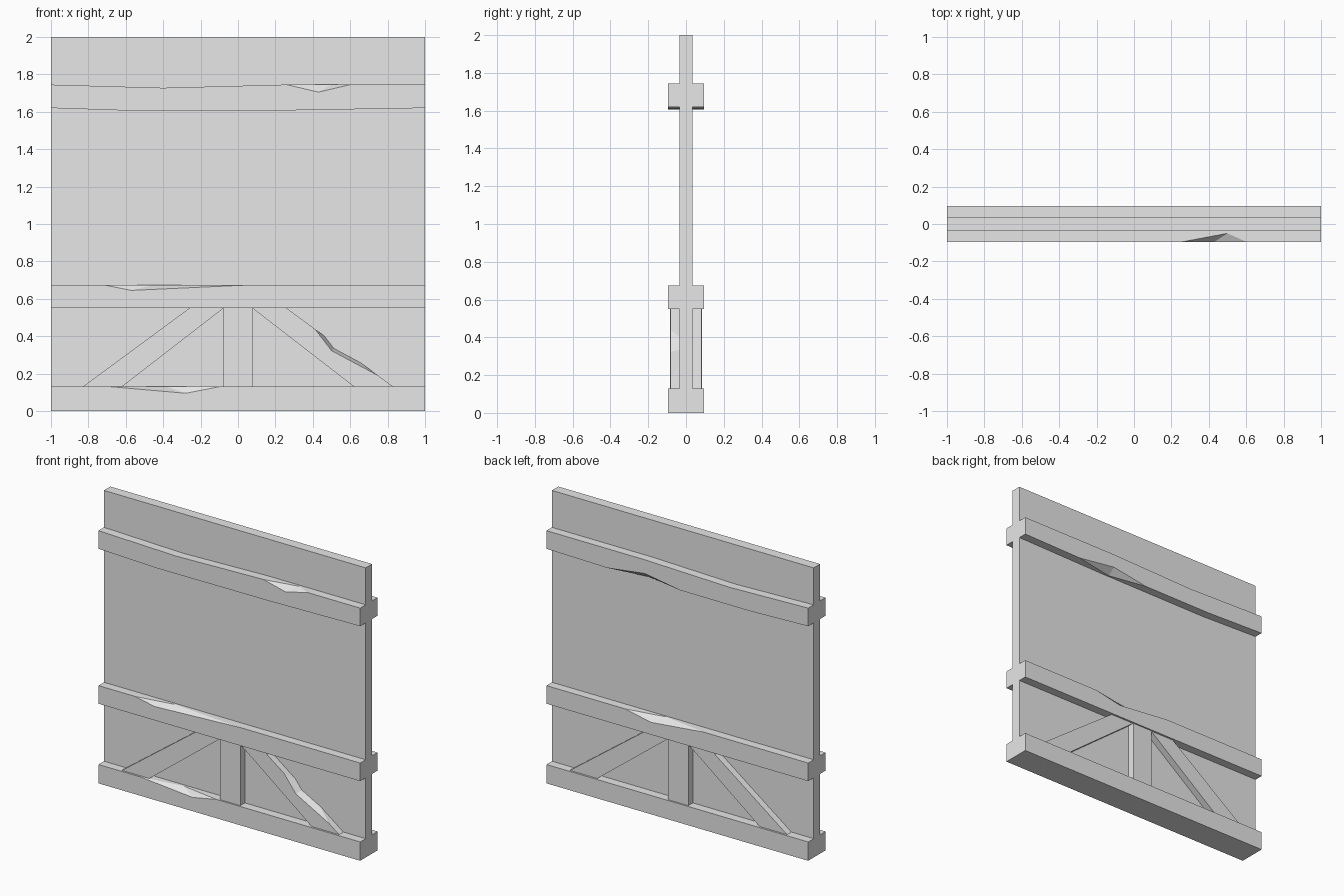
import bpy, bmesh
from mathutils import Vector

cube = bpy.data.objects.get("Cube")
if cube:
    bpy.data.objects.remove(cube, do_unlink=True)

grey = bpy.data.materials.new("plain_grey")
grey.use_nodes = True
grey.diffuse_color = (0.8, 0.8, 0.8, 1)
grey.node_tree.nodes["Principled BSDF"].inputs["Base Color"].default_value = (0.8, 0.8, 0.8, 1)


def add_object(name, bm):
    bmesh.ops.recalc_face_normals(bm, faces=bm.faces)
    mesh = bpy.data.meshes.new(name)
    bm.to_mesh(mesh)
    bm.free()
    mesh.materials.append(grey)
    obj = bpy.data.objects.new(name, mesh)
    bpy.context.collection.objects.link(obj)
    return obj


def board(name, profile, half):
    """Extrude an x-z outline through the thickness, from -half to half."""
    bm = bmesh.new()
    face = bm.faces.new([bm.verts.new((x, -half, z)) for x, z in profile])
    out = bmesh.ops.extrude_face_region(bm, geom=[face])
    moved = [v for v in out["geom"] if isinstance(v, bmesh.types.BMVert)]
    bmesh.ops.translate(bm, verts=moved, vec=(0, 2 * half, 0))
    return add_object(name, bm)


def bar(name, x0, x1, z0, z1, half):
    return board(name, [(x0, z0), (x1, z0), (x1, z1), (x0, z1)], half)


def chip(obj, start, end, face_dip, deep_dip):
    """Split a splinter off the edge running from start to end."""
    pts = [Vector(p) for p in (start, end, face_dip, deep_dip)]
    mid = (pts[2] + pts[3]) / 2
    bm = bmesh.new()
    for p in pts:
        bm.verts.new(mid + (p - mid) * 1.3)
    bmesh.ops.convex_hull(bm, input=bm.verts)
    cutter = add_object("chip_cutter", bm)
    cutter.hide_render = True
    mod = obj.modifiers.new("chip", 'BOOLEAN')
    mod.operation = 'DIFFERENCE'
    mod.solver = 'EXACT'
    mod.object = cutter
    bpy.context.view_layer.objects.active = obj
    bpy.ops.object.modifier_apply(modifier=mod.name)
    bpy.data.objects.remove(cutter, do_unlink=True)


PANEL, RAIL, BRACE = 0.035, 0.095, 0.085

# Main panel and rails on both sides
bar("panel", -1, 1, 0, 2, PANEL)
bottom_rail = bar("bottom_rail", -1, 1, 0, 0.13, RAIL)
middle_rail = bar("middle_rail", -1, 1, 0.55, 0.675, RAIL)
top_rail = board("top_rail", [
    (-1, 1.62), (-0.55, 1.605), (0.3, 1.608), (1, 1.62),
    (1, 1.745), (0.25, 1.745), (-0.4, 1.728), (-1, 1.745)], RAIL)

# Post and diagonal braces
bar("centre_post", -0.077, 0.077, 0.13, 0.55, BRACE)
braces = {}
for side, s in (("left", 1), ("right", -1)):
    braces[side] = board(side + "_brace", [
        (s * 0.62, 0.13), (s * 0.83, 0.13), (s * 0.26, 0.55), (s * 0.077, 0.55)], BRACE - 0.003)

# Splintered edges on the front
chip(top_rail, (0.26, -RAIL, 1.745), (0.6, -RAIL, 1.745), (0.43, -RAIL, 1.705), (0.5, -0.05, 1.745))
chip(middle_rail, (-0.72, -RAIL, 0.675), (0.08, -RAIL, 0.675), (-0.57, -RAIL, 0.645), (-0.45, -0.05, 0.675))
chip(bottom_rail, (-0.68, -RAIL, 0.13), (-0.1, -RAIL, 0.13), (-0.28, -RAIL, 0.095), (-0.38, -0.05, 0.13))
chip(braces["left"], (0.41, -0.082, 0.44), (0.75, -0.082, 0.189), (0.5, -0.082, 0.323), (0.53, 0.03, 0.351))

# Splintered edges on the back
chip(top_rail, (0.54, RAIL, 1.612), (-0.02, RAIL, 1.607), (0.25, RAIL, 1.65), (0.25, 0.045, 1.608))
chip(middle_rail, (0.4, RAIL, 0.675), (-0.2, RAIL, 0.675), (0.2, RAIL, 0.635), (0.12, 0.045, 0.675))
